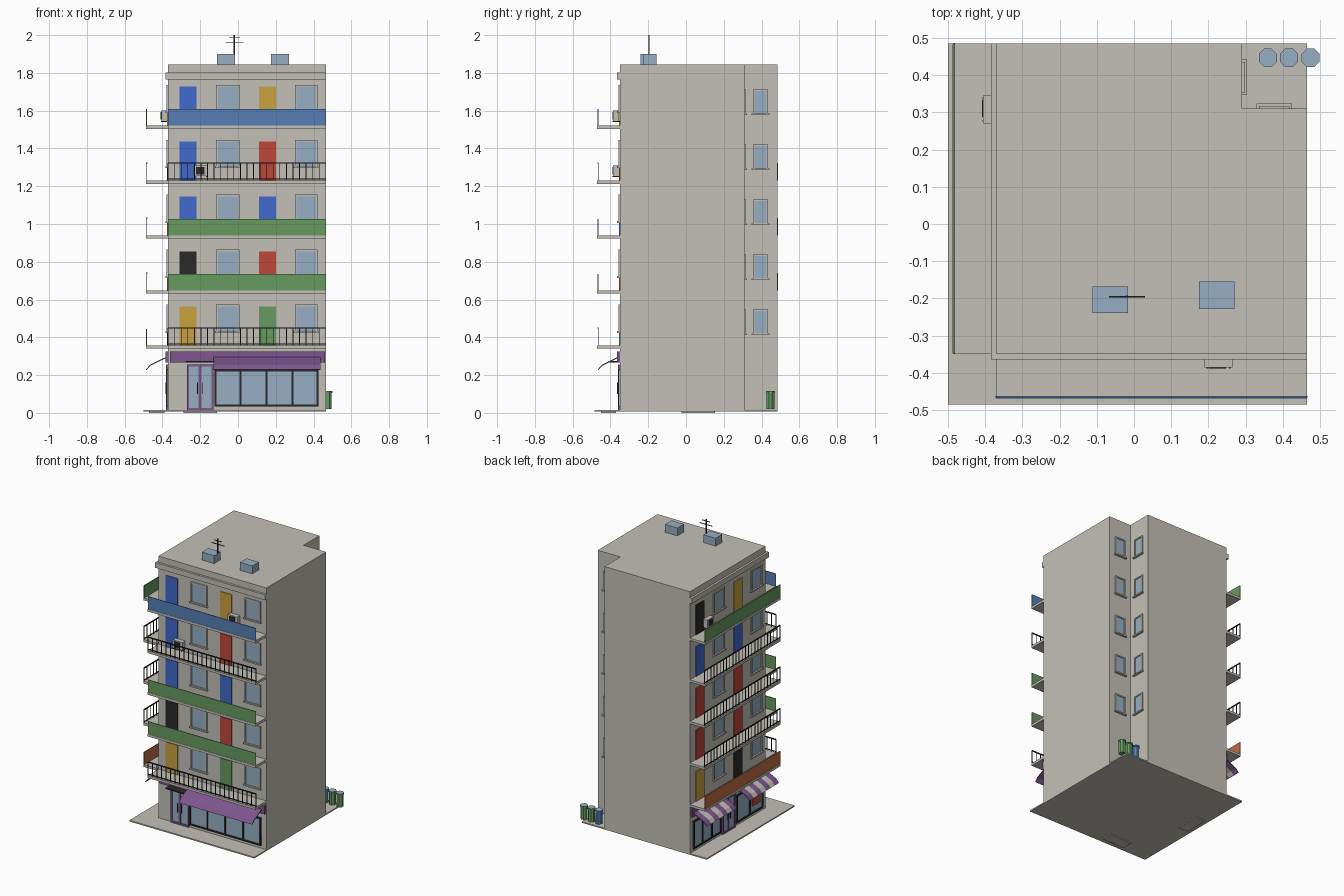
import bpy, bmesh, math
from mathutils import Matrix, Vector

if "Cube" in bpy.data.objects:
    bpy.data.objects.remove(bpy.data.objects["Cube"])


def material(name, rgb):
    lin = [(c / 255 / 12.92) if c < 10 else ((c / 255 + 0.055) / 1.055) ** 2.4 for c in rgb]
    m = bpy.data.materials.new(name)
    m.diffuse_color = (*lin, 1)
    m.use_nodes = True
    m.node_tree.nodes["Principled BSDF"].inputs["Base Color"].default_value = m.diffuse_color
    return m


WALL = material("warm_grey_wall", (196, 192, 183))
GLASS = material("pale_blue_glass", (151, 175, 195))
PURPLE = material("purple", (127, 85, 142))
STEEL = material("mid_blue", (86, 127, 182))
BLUE = material("bright_blue", (65, 104, 203))
GREEN = material("green", (104, 155, 97))
RED = material("red", (192, 70, 58))
YELLOW = material("ochre", (201, 162, 65))
ORANGE = material("orange_brown", (190, 108, 70))
BLACK = material("black", (42, 42, 42))

# Each wall maps (along, outward, up) to world coordinates
def front(u, d, z): return Vector((-0.37 + u, -0.35 - d, z))
def left(u, d, z): return Vector((-0.37 - d, 0.485 - u, z))
def notch_x(u, d, z): return Vector((0.29 + d, 0.31 + u, z))
def notch_y(u, d, z): return Vector((0.29 + u, 0.31 + d, z))
def world(x, y, z): return Vector((x, y, z))


def finish(name, bm, *mats):
    bmesh.ops.recalc_face_normals(bm, faces=bm.faces)
    me = bpy.data.meshes.new(name)
    bm.to_mesh(me)
    bm.free()
    for m in mats:
        me.materials.append(m)
    ob = bpy.data.objects.new(name, me)
    bpy.context.collection.objects.link(ob)
    return ob


def boxes(name, mat, wall, *spans):
    """One object of boxes, each (u0, u1, d0, d1, z0, z1) on a wall."""
    bm = bmesh.new()
    for u0, u1, d0, d1, z0, z1 in spans:
        a, b = wall(u0, d0, z0), wall(u1, d1, z1)
        size = [abs(q - p) for p, q in zip(a, b)]
        bmesh.ops.create_cube(bm, size=1, matrix=Matrix.Translation((a + b) / 2) @ Matrix.Diagonal((*size, 1)))
    return finish(name, bm, mat)


def frame(u0, u1, d, z0, z1, w):
    return [(u0, u0 + w, 0, d, z0, z1), (u1 - w, u1, 0, d, z0, z1),
            (u0 + w, u1 - w, 0, d, z1 - w, z1), (u0 + w, u1 - w, 0, d, z0, z0 + w)]


def window(wall, u0, u1, z0, z1):
    boxes("window_glass", GLASS, wall, (u0, u1, 0, 0.003, z0, z1))
    boxes("window_frame", WALL, wall, *frame(u0 - 0.009, u1 + 0.009, 0.008, z0 - 0.009, z1 + 0.009, 0.009),
          (u0 - 0.016, u1 + 0.016, 0, 0.014, z0 - 0.01, z0 - 0.001))


def railing(wall, length, d, z):
    n = 24
    bars = [(length * i / n - 0.002, length * i / n + 0.002, d - 0.004, d, z, z + 0.092) for i in range(n + 1)]
    boxes("balcony_railing", BLACK, wall, *bars, (0, length, d - 0.005, d + 0.001, z + 0.089, z + 0.096),
          (0, length, d - 0.004, d, z + 0.006, z + 0.011))


def air_conditioner(wall, u, z):
    boxes("air_conditioner", WALL, wall, (u, u + 0.075, 0.004, 0.036, z + 0.025, z + 0.08))
    boxes("air_conditioner_fan", BLACK, wall, (u + 0.012, u + 0.057, 0.036, 0.039, z + 0.032, z + 0.073))
    boxes("air_conditioner_brackets", BLACK, wall, *[(u + k, u + k + 0.005, 0, 0.038, z + 0.018, z + 0.025)
                                                   for k in (0.005, 0.065)])


def awning(wall, u0, u1, stripes):
    profile = [(0, 0.302), (0.097, 0.254), (0.118, 0.229), (0.114, 0.227), (0.094, 0.249), (0, 0.296)]
    bm = bmesh.new()
    rings = [[bm.verts.new(wall(u0 + (u1 - u0) * i / stripes, d, z)) for d, z in profile]
             for i in range(stripes + 1)]
    for i in range(stripes):
        for j in range(6):
            k = (j + 1) % 6
            f = bm.faces.new((rings[i][j], rings[i][k], rings[i + 1][k], rings[i + 1][j]))
            f.material_index = i % 2
    for r in (rings[0], rings[-1]):
        bm.faces.new(r)
    finish("awning", bm, PURPLE, WALL)


def shop_window(wall, u0, u1, panes):
    boxes("shop_glass", GLASS, wall, (u0, u1, 0, 0.004, 0.035, 0.225))
    step = (u1 - u0) / panes
    boxes("shop_window_frame", BLACK, wall, *frame(u0, u1, 0.01, 0.035, 0.23, 0.01),
          *[(u0 + step * i - 0.005, u0 + step * i + 0.005, 0, 0.01, 0.045, 0.22) for i in range(1, panes)])


def shop_door(wall, u):
    boxes("shop_door_glass", GLASS, wall, (u - 0.065, u + 0.065, 0, 0.004, 0.017, 0.25))
    boxes("shop_door_frame", PURPLE, wall, *frame(u - 0.071, u + 0.071, 0.01, 0.016, 0.256, 0.011),
          (u - 0.008, u + 0.008, 0, 0.008, 0.027, 0.245))
    boxes("shop_door_handles", BLACK, wall, *[(u + s - 0.002, u + s + 0.002, 0.008, 0.014, 0.1, 0.16)
                                              for s in (-0.014, 0.014)])
    boxes("door_step", WALL, wall, (u - 0.088, u + 0.088, 0.02, 0.1, 0, 0.012))


# Tower with a notched back corner
bm = bmesh.new()
outline = [(-0.37, -0.35), (0.465, -0.35), (0.465, 0.31), (0.29, 0.31), (0.29, 0.485), (-0.37, 0.485)]
base = bm.faces.new([bm.verts.new((x, y, 0.012)) for x, y in outline])
top = bmesh.ops.extrude_face_region(bm, geom=[base])
bmesh.ops.translate(bm, vec=(0, 0, 1.833), verts=[v for v in top["geom"] if isinstance(v, bmesh.types.BMVert)])
finish("tower", bm, WALL)
boxes("pavement", WALL, world, (-0.5, 0.465, -0.485, 0.485, 0.007, 0.016))

# Cornice
boxes("front_cornice", WALL, front, (-0.015, 0.835, 0, 0.015, 1.765, 1.802))
boxes("left_cornice", WALL, left, (0, 0.835, 0, 0.015, 1.765, 1.802))

# Upper floors: per floor, balcony colour (None = railing) and two door colours
facades = [
    (front, 0.835, 0.12, [(None, YELLOW, GREEN), (GREEN, BLACK, RED), (GREEN, BLUE, BLUE),
                          (None, BLUE, RED), (STEEL, BLUE, YELLOW)]),
    (left, 0.833, 0.118, [(ORANGE, YELLOW, BLACK), (None, RED, RED), (None, RED, RED),
                          (None, BLUE, BLUE), (GREEN, BLACK, YELLOW)]),
]
for wall, length, depth, floors in facades:
    for i, (panel, door_a, door_b) in enumerate(floors):
        z = 0.357 + 0.291 * i
        boxes("balcony_slab", WALL, wall, (0, length, 0, depth, z - 0.017, z))
        if panel:
            boxes("balcony_panel", panel, wall, (0, length, depth - 0.007, depth - 0.002, z - 0.008, z + 0.087))
        else:
            railing(wall, length, depth - 0.003, z)
        for u, colour in ((0.06, door_a), (0.48, door_b)):
            boxes("balcony_door", colour, wall, (u, u + 0.09, 0, 0.006, z, z + 0.207))
        window(wall, 0.263, 0.369, z + 0.077, z + 0.207)
        window(wall, 0.68, 0.782, z + 0.077, z + 0.207)

# Rear notch windows
for i in range(5):
    z = 0.422 + 0.291 * i
    window(notch_x, 0.053, 0.116, z, z + 0.117)
    window(notch_y, 0.055, 0.119, z, z + 0.117)

# Air conditioners
air_conditioner(front, 0.56, 1.521)
air_conditioner(front, 0.135, 1.23)
air_conditioner(left, 0.14, 1.521)

# Ground floor shops
boxes("front_sign_band", PURPLE, front, (0.01, 0.83, 0, 0.014, 0.267, 0.325))
boxes("left_sign_band", PURPLE, left, (0.01, 0.825, 0, 0.014, 0.267, 0.325))
shop_door(front, 0.17)
shop_door(left, 0.42)
boxes("door_canopy", BLACK, front, (0.095, 0.245, 0, 0.06, 0.266, 0.274))
shop_window(front, 0.245, 0.795, 4)
shop_window(left, 0.03, 0.335, 3)
shop_window(left, 0.505, 0.8, 2)
awning(front, 0.24, 0.807, 1)
awning(left, 0.02, 0.345, 7)
awning(left, 0.49, 0.815, 7)
boxes("window_poster", RED, left, (0.68, 0.76, 0.004, 0.012, 0.09, 0.16))

# Roof boxes and aerial
boxes("roof_box", GLASS, world, (-0.112, -0.016, -0.24, -0.168, 1.845, 1.9),
      (0.175, 0.27, -0.228, -0.155, 1.845, 1.9))
boxes("aerial", BLACK, world, (-0.023, -0.017, -0.198, -0.192, 1.9, 2.0),
      (-0.067, 0.03, -0.197, -0.193, 1.96, 1.964), (-0.048, 0.01, -0.197, -0.193, 1.984, 1.988))

# Bins with pale lids
for x, colour in ((0.36, STEEL), (0.417, GREEN), (0.475, GREEN)):
    bm = bmesh.new()
    for r, z0, z1 in ((0.023, 0.02, 0.105), (0.0265, 0.105, 0.115)):
        bmesh.ops.create_cone(bm, cap_ends=True, segments=8, radius1=r, radius2=r, depth=z1 - z0,
                              matrix=Matrix.Translation((x, 0.447, (z0 + z1) / 2)) @ Matrix.Rotation(math.pi / 8, 4, 'Z'))
    bm.normal_update()
    for f in bm.faces:
        f.material_index = int(f.normal.z > 0.5)
    finish("bin", bm, colour, GLASS)
